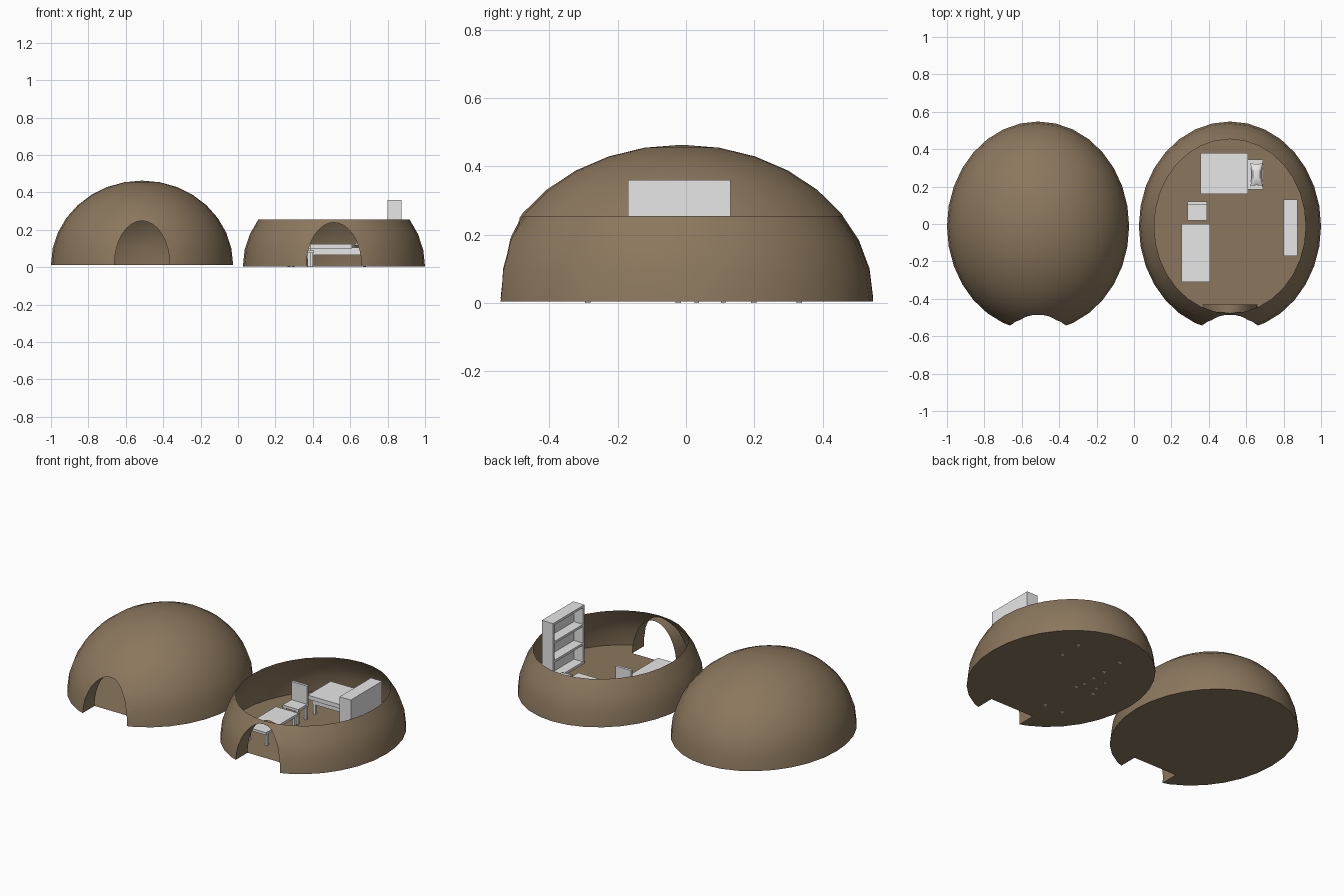
import bpy, bmesh, math
from mathutils import Matrix, Vector

if "Cube" in bpy.data.objects:
    bpy.data.objects.remove(bpy.data.objects["Cube"])


def make_material(name, rgb):
    m = bpy.data.materials.new(name)
    m.use_nodes = True
    m.diffuse_color = (*rgb, 1)
    m.node_tree.nodes["Principled BSDF"].inputs["Base Color"].default_value = (*rgb, 1)
    return m


BROWN = make_material("earth brown", (0.26, 0.185, 0.11))
GREY = make_material("light grey", (0.8, 0.8, 0.8))


def finish(name, bm, mat, smooth=False):
    me = bpy.data.meshes.new(name)
    bm.to_mesh(me)
    bm.free()
    ob = bpy.data.objects.new(name, me)
    bpy.context.collection.objects.link(ob)
    me.materials.append(mat)
    if smooth:
        bpy.ops.object.select_all(action="DESELECT")
        bpy.context.view_layer.objects.active = ob
        ob.select_set(True)
        bpy.ops.object.shade_smooth_by_angle(angle=math.radians(30))
    return ob


def add_box(bm, x, y, z):
    """Box from (min, max) pairs."""
    size = Vector((x[1] - x[0], y[1] - y[0], z[1] - z[0]))
    mid = Vector((sum(x), sum(y), sum(z))) / 2
    bmesh.ops.create_cube(bm, size=1, matrix=Matrix.Translation(mid) @ Matrix.Diagonal((*size, 1)))


def add_legs(bm, x, y, top, w):
    for a in (x[0], x[1] - w):
        for b in (y[0], y[1] - w):
            add_box(bm, (a, a + w), (b, b + w), (0, top))


# Domes: thin egg-shaped shells with a floor and an arched door tunnel
RX, RY, RZ, CY, DOOR_BACK = 0.487, 0.56, 0.45, -0.012, -0.43
RIM = math.sin(math.radians(33.75))


def dome(name, cx, base, open_top):
    bm = bmesh.new()
    bmesh.ops.create_uvsphere(bm, u_segments=32, v_segments=16, radius=1)
    cuts = [(0, -1)] + ([(RIM, 1)] if open_top else [])
    for z, side in cuts:
        bmesh.ops.bisect_plane(bm, geom=bm.verts[:] + bm.edges[:] + bm.faces[:], dist=1e-4,
                               plane_co=(0, 0, z), plane_no=(0, 0, side), clear_outer=True)
        bmesh.ops.holes_fill(bm, edges=[e for e in bm.edges if e.is_boundary], sides=0)
    bmesh.ops.transform(bm, verts=bm.verts,
                        matrix=Matrix.Translation((cx, CY, base)) @ Matrix.Diagonal((RX, RY, RZ, 1)))
    bmesh.ops.recalc_face_normals(bm, faces=bm.faces)
    solid = finish(name + "_solid", bm, BROWN)

    bm = bmesh.new()
    place = (Matrix.Translation((cx, DOOR_BACK - 0.2, base)) @ Matrix.Diagonal((0.148, 1, 0.235, 1))
             @ Matrix.Rotation(math.pi / 2, 4, "X"))
    bmesh.ops.create_cone(bm, cap_ends=True, segments=32, radius1=1, radius2=1, depth=0.4, matrix=place)
    bmesh.ops.recalc_face_normals(bm, faces=bm.faces)
    cutter = finish(name + "_cutter", bm, BROWN)

    mod = solid.modifiers.new("door", "BOOLEAN")
    mod.operation, mod.solver, mod.object = "DIFFERENCE", "EXACT", cutter
    bpy.context.view_layer.update()
    result = solid.evaluated_get(bpy.context.evaluated_depsgraph_get())
    bm = bmesh.new()
    bm.from_mesh(result.to_mesh())
    result.to_mesh_clear()
    bm.normal_update()

    # Open the tunnel into the room, and the roof where wanted
    def unwanted(f):
        c, n = f.calc_center_median(), f.normal
        back = abs(n.y) > 0.99 and abs(c.y - DOOR_BACK) < 1e-3
        roof = open_top and n.z > 0.99 and abs(c.z - base - RIM * RZ) < 1e-3
        return back or roof

    bmesh.ops.delete(bm, geom=[f for f in bm.faces if unwanted(f)], context="FACES")
    for helper in (solid, cutter):
        bpy.data.objects.remove(helper)
    finish(name, bm, BROWN, smooth=True)


dome("closed_dome", -0.513, 0.013, False)
dome("open_dome", 0.513, 0.004, True)

# Table
bm = bmesh.new()
tx, ty = (0.255, 0.405), (-0.31, 0.0)
add_box(bm, tx, ty, (0.075, 0.09))
add_legs(bm, (0.265, 0.402), (-0.295, -0.015), 0.075, 0.016)
finish("table", bm, GREY)

# Chair
bm = bmesh.new()
sx, sy = (0.285, 0.39), (0.02, 0.12)
add_box(bm, sx, sy, (0.085, 0.1))
add_box(bm, sx, (0.104, 0.12), (0.1, 0.21))
add_legs(bm, (0.29, 0.385), (0.025, 0.115), 0.085, 0.013)
finish("chair", bm, GREY)

# Bed frame and blanket
bm = bmesh.new()
bx, by = (0.365, 0.69), (0.185, 0.345)
add_box(bm, bx, by, (0.065, 0.105))
add_legs(bm, (0.37, 0.685), (0.19, 0.34), 0.065, 0.016)
finish("bed_frame", bm, GREY)

bm = bmesh.new()
add_box(bm, (0.355, 0.61), (0.16, 0.38), (0.1, 0.125))
finish("blanket", bm, GREY)

# Pillow: puffed in the middle, pinched along the sides
bm = bmesh.new()
bmesh.ops.create_cube(bm, size=2)
bmesh.ops.subdivide_edges(bm, edges=bm.edges[:], cuts=5, use_grid_fill=True)
for v in bm.verts:
    u, w, h = v.co
    puff = 0.25 + 0.75 * (1 - u ** 4) * (1 - w ** 4)
    v.co = (0.655 + 0.033 * u * (0.82 + 0.18 * w * w),
            0.264 + 0.064 * w * (0.88 + 0.12 * u * u),
            0.12 + 0.02 * h * puff)
finish("pillow", bm, GREY, smooth=True)

# Bookshelf, open towards the room
bm = bmesh.new()
kx, ky, t, low, high = (0.8, 0.875), (-0.17, 0.13), 0.014, 0.005, 0.36
add_box(bm, (kx[1] - t, kx[1]), ky, (low, high))
for y in (ky[0], ky[1] - t):
    add_box(bm, (kx[0], kx[1] - t), (y, y + t), (low, high))
for i in range(4):
    z = low + i * (high - low - t) / 3
    add_box(bm, (kx[0], kx[1] - t), (ky[0] + t, ky[1] - t), (z, z + t))
finish("bookshelf", bm, GREY)
